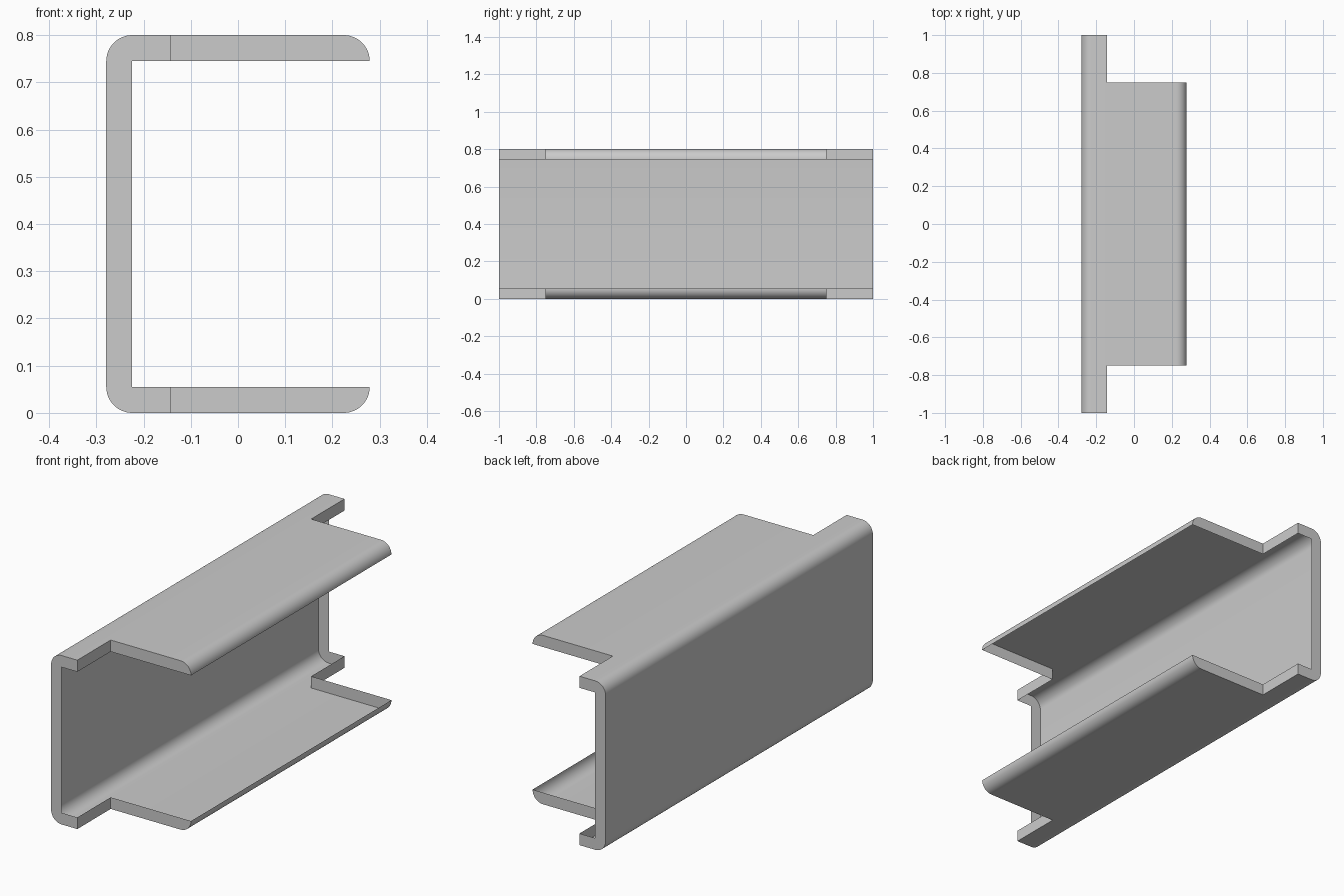
import bpy, bmesh
from math import sin, cos, pi

cube = bpy.data.objects.get("Cube")
if cube:
    bpy.data.objects.remove(cube, do_unlink=True)

HALF_W, HEIGHT, HALF_L = 0.279, 0.8, 1.0
WALL = 0.055                       # wall thickness and corner radius
NOTCH_X, NOTCH_Y = -0.142, 0.75    # corner cut out of each flange
SEGMENTS = 12

steel = bpy.data.materials.new("light grey")
steel.use_nodes = True
steel.diffuse_color = (0.6, 0.6, 0.6, 1)
steel.node_tree.nodes["Principled BSDF"].inputs["Base Color"].default_value = (0.6, 0.6, 0.6, 1)


def arc(cx, start):
    """Quarter round of the lower edge, running clockwise from start."""
    return [(cx + WALL * cos(start - pi / 2 * i / SEGMENTS),
             WALL + WALL * sin(start - pi / 2 * i / SEGMENTS))
            for i in range(SEGMENTS + 1)]


def flip(points):
    """Mirror a section to the other flange, reversing its order."""
    return [(x, HEIGHT - z) for x, z in reversed(points)]


# Outer section: rounded lip, notch line, rounded web corner
lip = arc(HALF_W - WALL, 0) + [(NOTCH_X, 0)]
corner = [(NOTCH_X, 0)] + arc(-HALF_W + WALL, -pi / 2)
web = corner + flip(corner)

bm = bmesh.new()


def face(points):
    bm.faces.new([bm.verts.new(p) for p in points])


def sweep(section, stations):
    for (x1, z1), (x2, z2) in zip(section, section[1:]):
        for y1, y2 in zip(stations, stations[1:]):
            face([(x1, y1, z1), (x1, y2, z1), (x2, y2, z2), (x2, y1, z2)])


# Outer skin: full-length web and shorter flanges
sweep(web, [-HALF_L, -NOTCH_Y, NOTCH_Y, HALF_L])
for section in (lip, flip(lip)):
    sweep(section, [-NOTCH_Y, NOTCH_Y])

# Rims that give the open-backed skin its wall thickness
inner = [(NOTCH_X, WALL), (-HALF_W + WALL, WALL)]
flange_rim = lip + [(NOTCH_X, WALL)]
end_rim = web + [(x, z) for x, z in flip(inner)[::-1]] + inner[::-1]
for side in (-1, 1):
    face([(x, side * HALF_L, z) for x, z in end_rim])
    for rim in (flange_rim, flip(flange_rim)):
        face([(x, side * NOTCH_Y, z) for x, z in rim])
    for low in (0, HEIGHT - WALL):
        face([(NOTCH_X, side * NOTCH_Y, low), (NOTCH_X, side * HALF_L, low),
              (NOTCH_X, side * HALF_L, low + WALL), (NOTCH_X, side * NOTCH_Y, low + WALL)])

bmesh.ops.remove_doubles(bm, verts=bm.verts[:], dist=0.0001)
bmesh.ops.recalc_face_normals(bm, faces=bm.faces[:])

mesh = bpy.data.meshes.new("channel_bracket")
bm.to_mesh(mesh)
bm.free()
mesh.materials.append(steel)
channel = bpy.data.objects.new("channel_bracket", mesh)
bpy.context.collection.objects.link(channel)

bpy.ops.object.select_all(action="DESELECT")
channel.select_set(True)
bpy.context.view_layer.objects.active = channel
bpy.ops.object.shade_smooth_by_angle(angle=pi / 6)
